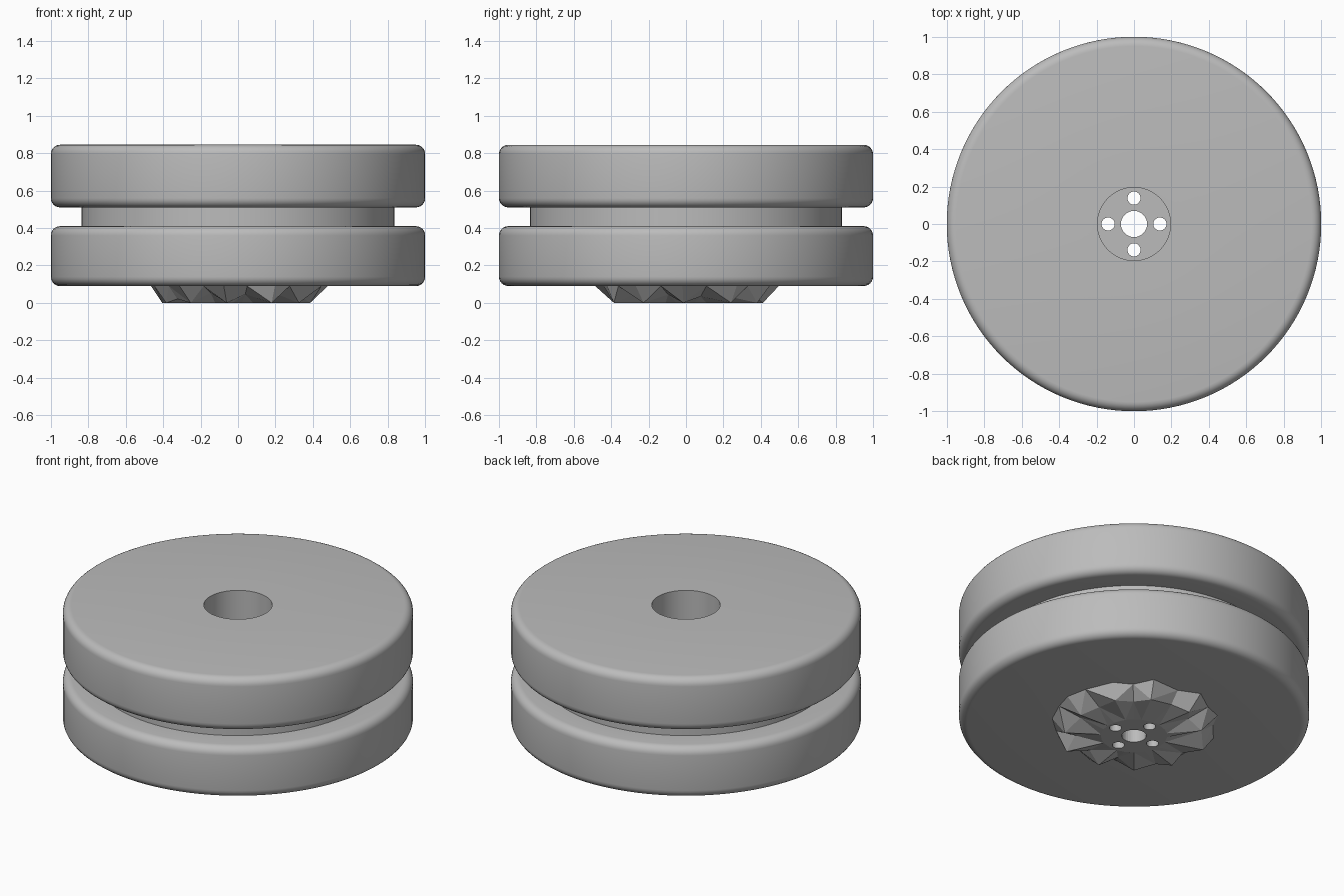
import bpy, bmesh, random
from math import sin, cos, pi, radians, tau

if "Cube" in bpy.data.objects:
    bpy.data.objects.remove(bpy.data.objects["Cube"], do_unlink=True)

grey = bpy.data.materials.new("plain_grey")
grey.use_nodes = True
grey.diffuse_color = (0.5, 0.5, 0.5, 1)
grey.node_tree.nodes["Principled BSDF"].inputs["Base Color"].default_value = (0.5, 0.5, 0.5, 1)


def finish(bm, name):
    bmesh.ops.recalc_face_normals(bm, faces=bm.faces)
    mesh = bpy.data.meshes.new(name)
    bm.to_mesh(mesh)
    bm.free()
    mesh.materials.append(grey)
    obj = bpy.data.objects.new(name, mesh)
    bpy.context.collection.objects.link(obj)
    return obj


def select_only(obj):
    bpy.ops.object.select_all(action='DESELECT')
    obj.select_set(True)
    bpy.context.view_layer.objects.active = obj


def bridge(bm, a, b):
    n = len(a)
    return [bm.faces.new((a[i], a[(i + 1) % n], b[(i + 1) % n], b[i])) for i in range(n)]


def lathe(name, profile, steps=128):
    """Turn a closed (radius, height) outline about the z axis."""
    bm = bmesh.new()
    rings = [[bm.verts.new((r * cos(tau * i / steps), r * sin(tau * i / steps), z))
              for i in range(steps)] for r, z in profile]
    for k in range(len(rings)):
        bridge(bm, rings[k], rings[(k + 1) % len(rings)])
    obj = finish(bm, name)
    select_only(obj)
    bpy.ops.object.shade_smooth_by_angle(angle=radians(30))
    return obj


def rounded_rim(low, high, radius=1.0, fillet=0.05, steps=6):
    """Outer outline of a disc with rounded edges, from bottom to top."""
    points = []
    for z, start in ((low + fillet, -pi / 2), (high - fillet, 0)):
        for i in range(steps + 1):
            a = start + pi / 2 * i / steps
            points.append((radius - fillet + fillet * cos(a), z + fillet * sin(a)))
    return points


# Double wheel with a groove between the discs and a central bore
BORE, GROOVE = 0.195, 0.835
outline = [(BORE, 0.09)] + rounded_rim(0.09, 0.41)
outline += [(GROOVE, 0.41), (GROOVE, 0.51)]
outline += rounded_rim(0.51, 0.845) + [(BORE, 0.845)]
lathe("grooved_wheel", outline)

# Faceted hub: flat centre, ridges and valleys running out to a ragged rim
rng = random.Random(4)
SECTORS = 22
bm = bmesh.new()
centre, middle, rim, cap = [], [], [], []
for i in range(SECTORS):
    a = tau * (i + rng.uniform(-0.25, 0.25)) / SECTORS
    ridge = i % 2 == 0
    r_mid = rng.uniform(0.38, 0.43) if ridge else rng.uniform(0.33, 0.39)
    z_mid = 0.0 if ridge else rng.uniform(0.02, 0.055)
    r_rim = rng.uniform(0.46, 0.51) if ridge else rng.uniform(0.43, 0.47)
    for ring, r, z in ((centre, 0.19, 0.0), (middle, r_mid, z_mid),
                       (rim, r_rim, 0.09), (cap, r_rim, 0.12)):
        ring.append(bm.verts.new((r * cos(a), r * sin(a), z)))
bm.faces.new(centre)
facets = bridge(bm, centre, middle) + bridge(bm, middle, rim)
bridge(bm, rim, cap)
bm.faces.new(cap)
bmesh.ops.triangulate(bm, faces=facets)
hub = finish(bm, "faceted_hub")

# Axle hole and four screw holes through the hub
bm = bmesh.new()
holes = [(0, 0, 0.07)] + [(0.138 * cos(k * pi / 2), 0.138 * sin(k * pi / 2), 0.035) for k in range(4)]
for x, y, r in holes:
    made = bmesh.ops.create_cone(bm, cap_ends=True, segments=32, radius1=r, radius2=r, depth=0.6)
    bmesh.ops.translate(bm, verts=made["verts"], vec=(x, y, 0.06))
cutter = finish(bm, "hole_cutter")
cutter.hide_render = True
mod = hub.modifiers.new("holes", 'BOOLEAN')
mod.operation = 'DIFFERENCE'
mod.solver = 'EXACT'
mod.object = cutter
select_only(hub)
bpy.ops.object.modifier_apply(modifier=mod.name)
bpy.data.objects.remove(cutter, do_unlink=True)
